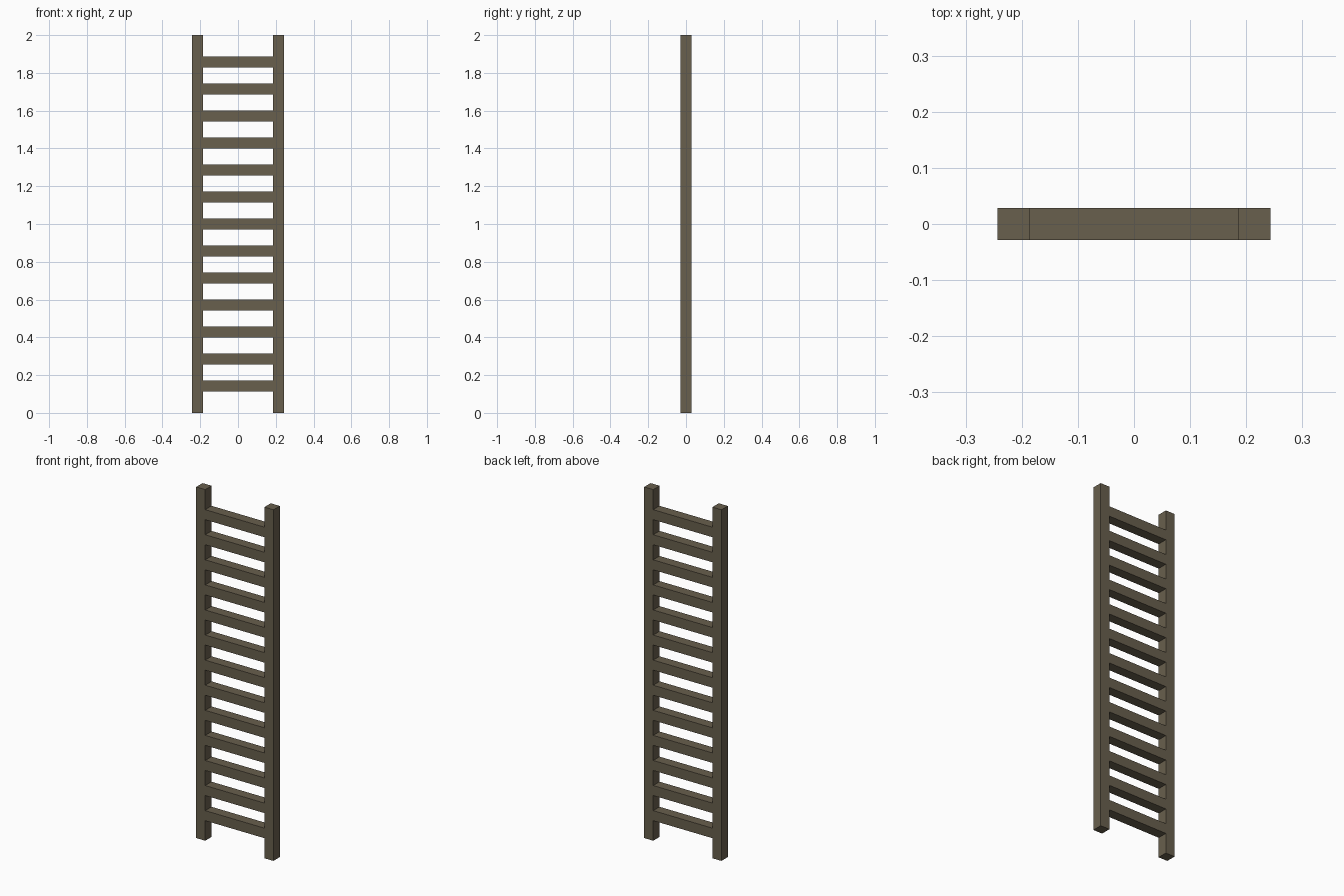
import bpy

if "Cube" in bpy.data.objects:
    bpy.data.objects.remove(bpy.data.objects["Cube"])

HEIGHT = 2.0
BAR = 0.0571          # square section of rails and rungs
HALF_W = 0.2435       # half of overall width
RUNGS = 13

wood = bpy.data.materials.new("dark_wood")
wood.diffuse_color = (0.14, 0.115, 0.075, 1)
wood.use_nodes = True
wood.node_tree.nodes["Principled BSDF"].inputs["Base Color"].default_value = wood.diffuse_color


def box(name, size, loc):
    bpy.ops.mesh.primitive_cube_add(size=1, location=loc)
    ob = bpy.context.object
    ob.name = name
    ob.scale = size
    bpy.ops.object.transform_apply(location=False, rotation=False, scale=True)
    ob.data.materials.append(wood)
    return ob


# Upright side rails
for name, side in (("left_rail", -1), ("right_rail", 1)):
    box(name, (BAR, BAR, HEIGHT), (side * (HALF_W - BAR / 2), 0, HEIGHT / 2))

# Evenly spaced rungs, flush with the rails and butting their inner faces
step = HEIGHT / (RUNGS + 1)
for i in range(1, RUNGS + 1):
    box(f"rung_{i:02d}", (2 * (HALF_W - BAR), BAR, BAR), (0, 0, i * step))
